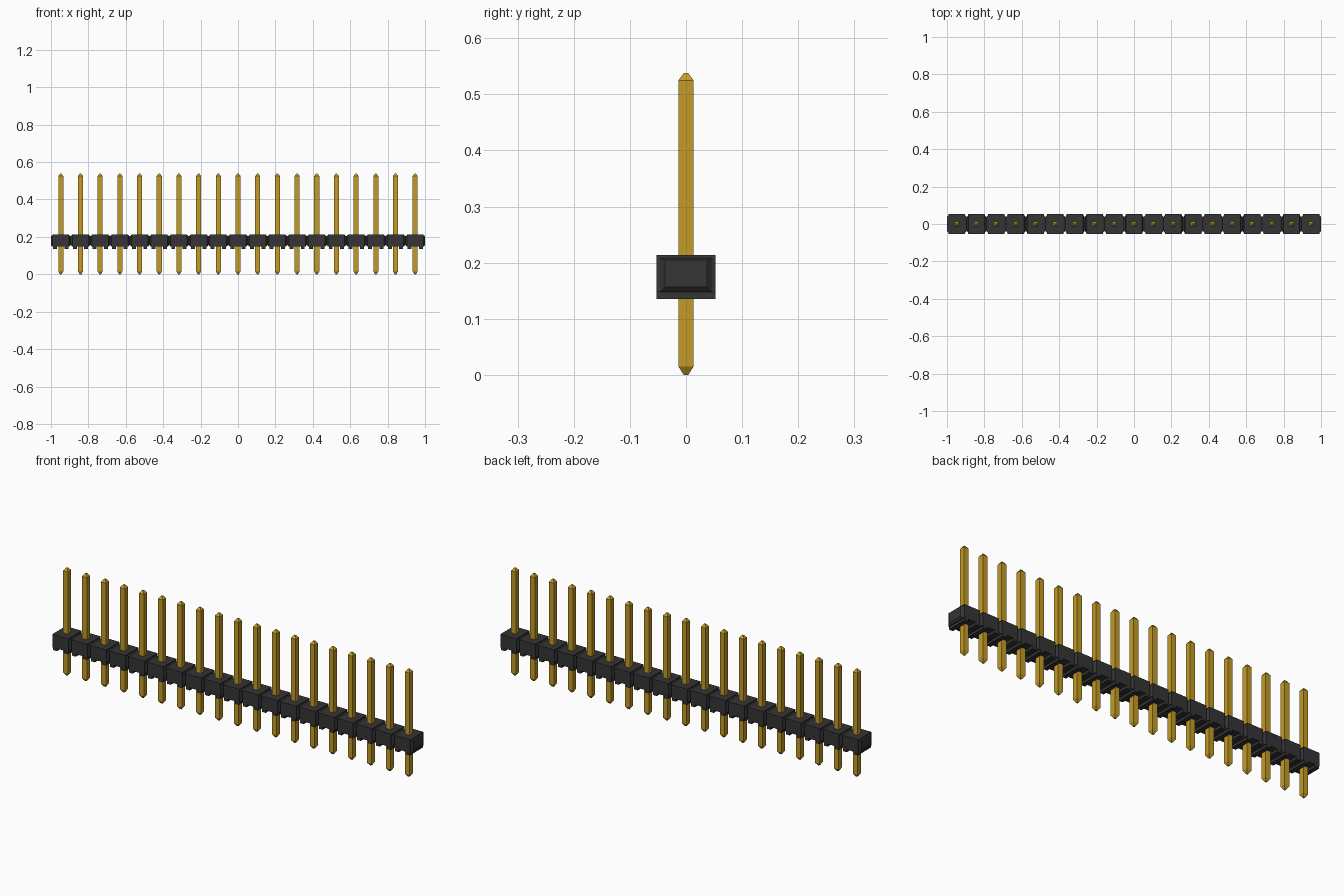
import bpy
import bmesh
from mathutils import Vector

cube = bpy.data.objects.get("Cube")
if cube:
    bpy.data.objects.remove(cube)

COUNT = 19
PITCH = 2 / COUNT
HALF = PITCH / 2
FIRST_X = -1 + HALF


def make_material(name, color):
    mat = bpy.data.materials.new(name)
    mat.use_nodes = True
    mat.diffuse_color = color
    mat.node_tree.nodes["Principled BSDF"].inputs["Base Color"].default_value = color
    return mat


def loft(bm, sections):
    """Join four-cornered sections into a closed solid."""
    rings = [[bm.verts.new(p) for p in s] for s in sections]
    for a, b in zip(rings, rings[1:]):
        for i in range(4):
            j = (i + 1) % 4
            bm.faces.new((a[i], a[j], b[j], b[i]))
    bm.faces.new(rings[0])
    bm.faces.new(rings[-1])


def section_x(x, half_y, low, high):
    return [Vector((x, y, z)) for y, z in
            ((-half_y, low), (half_y, low), (half_y, high), (-half_y, high))]


def section_z(z, half):
    return [Vector((x, y, z)) for x, y in
            ((-half, -half), (half, -half), (half, half), (-half, half))]


def make_row(name, solids, mat):
    """Build one unit and repeat it along the strip."""
    bm = bmesh.new()
    for sections in solids:
        loft(bm, sections)
    bmesh.ops.recalc_face_normals(bm, faces=bm.faces)
    mesh = bpy.data.meshes.new(name)
    bm.to_mesh(mesh)
    bm.free()
    mesh.materials.append(mat)
    obj = bpy.data.objects.new(name, mesh)
    bpy.context.collection.objects.link(obj)
    obj.location.x = FIRST_X
    row = obj.modifiers.new("row", "ARRAY")
    row.count = COUNT
    row.use_relative_offset = False
    row.use_constant_offset = True
    row.constant_offset_displace = (PITCH, 0, 0)
    return obj


black = make_material("black plastic", (0.035, 0.035, 0.035, 1))
gold = make_material("gold metal", (0.55, 0.33, 0.02, 1))

# Housing blocks: full-size middle, stepped shoulder, bevelled ends
half_profile = [(HALF, 0.037, 0.157, 0.205),
                (0.045, 0.046, 0.148, 0.208),
                (0.044, 0.0525, 0.148, 0.214)]
block = [section_x(-x, y, lo, hi) for x, y, lo, hi in half_profile]
block += [section_x(x, y, lo, hi) for x, y, lo, hi in reversed(half_profile)]
make_row("housing", [block], black)

# Feet: two ribs under each block, either side of the pin
ribs = []
for side in (-1, 1):
    ribs.append([section_x(side * x, 0.0525, 0.135, 0.15) for x in (0.02, 0.041)])
make_row("housing_feet", ribs, black)

# Pins: square posts with tapered tips
pin = [section_z(z, half) for z, half in
       ((0, 0.004), (0.015, 0.0135), (0.525, 0.0135), (0.538, 0.004))]
make_row("pins", [pin], gold)
